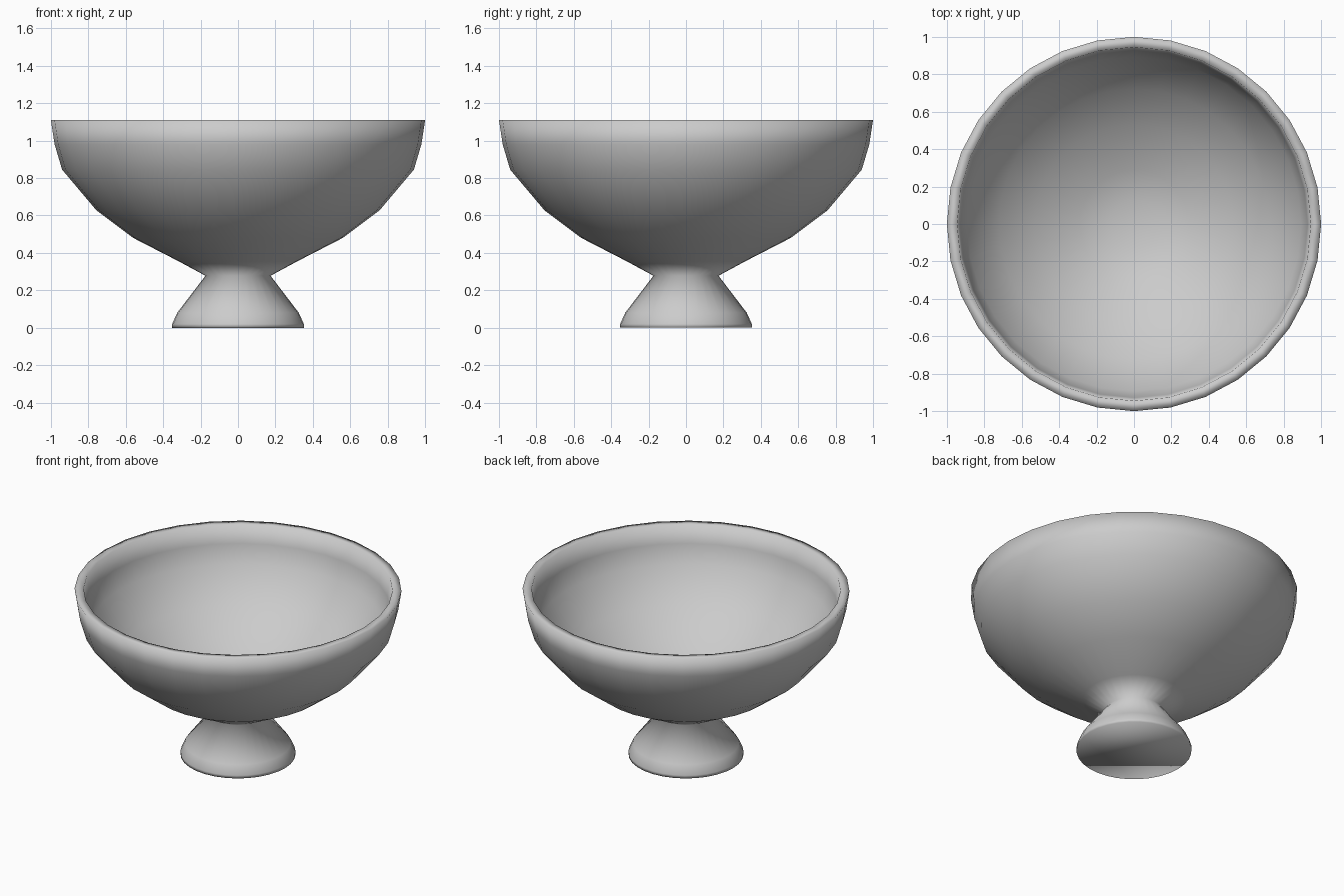
import bpy, bmesh, math

if "Cube" in bpy.data.objects:
    bpy.data.objects.remove(bpy.data.objects["Cube"])

SIDES = 32

# Profile (radius, height): foot, waist, outer wall, rim, inner wall
profile = [
    (0.352, 0.0), (0.352, 0.02), (0.325, 0.08), (0.174, 0.278),
    (0.315, 0.354), (0.56, 0.48), (0.757, 0.628), (0.94, 0.845),
    (0.98, 0.98), (1.0, 1.11),
    (0.945, 1.11), (0.928, 0.99), (0.893, 0.868), (0.722, 0.667),
    (0.532, 0.523), (0.29, 0.40), (0.13, 0.355),
]

bm = bmesh.new()
rings = []
for r, z in profile:
    rings.append([bm.verts.new((r * math.cos(2 * math.pi * i / SIDES),
                                r * math.sin(2 * math.pi * i / SIDES), z))
                  for i in range(SIDES)])

# Walls between neighbouring rings
for low, high in zip(rings, rings[1:]):
    for i in range(SIDES):
        j = (i + 1) % SIDES
        bm.faces.new((low[i], low[j], high[j], high[i]))

# Underside of the foot and floor of the bowl
bm.faces.new(rings[0][::-1])
bm.faces.new(rings[-1])
bmesh.ops.recalc_face_normals(bm, faces=bm.faces[:])
for f in bm.faces:
    f.smooth = True

mesh = bpy.data.meshes.new("footed_bowl")
bm.to_mesh(mesh)
bm.free()
bowl = bpy.data.objects.new("footed_bowl", mesh)
bpy.context.collection.objects.link(bowl)
